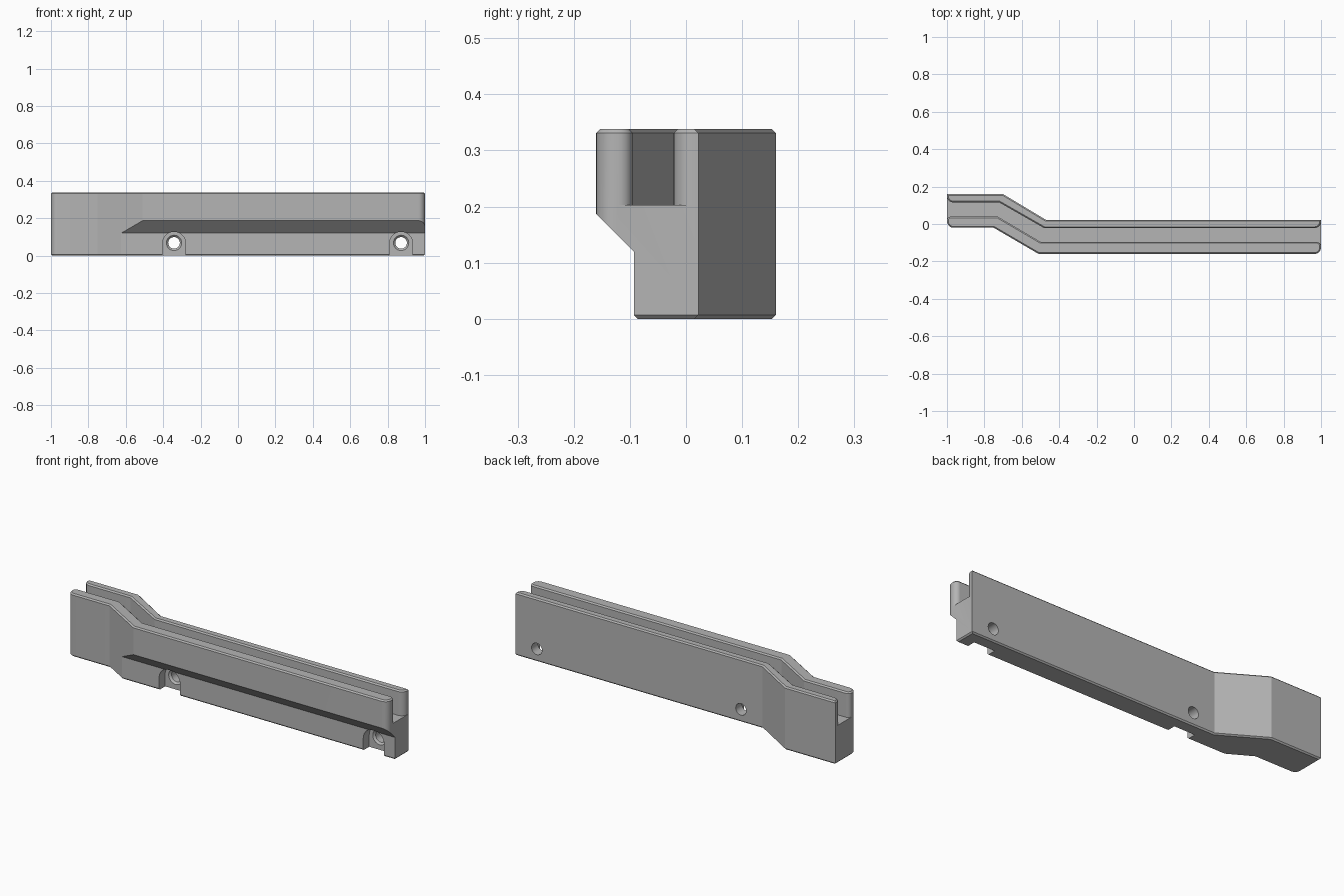
import bpy, bmesh
from math import cos, sin, radians
from mathutils import Vector

if "Cube" in bpy.data.objects:
    bpy.data.objects.remove(bpy.data.objects["Cube"])

HEIGHT, CHAMFER, FLOOR = 0.338, 0.007, 0.203
AXES = {"x": lambda u, v, w: (w, u, v),
        "y": lambda u, v, w: (u, w, v),
        "z": lambda u, v, w: (u, v, w)}


def arc(cx, cy, r, start, end, steps=8):
    angles = [radians(start + (end - start) * i / steps) for i in range(steps + 1)]
    return [(cx + r * cos(a), cy + r * sin(a)) for a in angles]


def offset(points, d):
    """Mitred outward offset of a counter-clockwise outline."""
    pts = [Vector(p) for p in points]
    result = []
    for i, p in enumerate(pts):
        a = (p - pts[i - 1]).normalized()
        b = (pts[(i + 1) % len(pts)] - p).normalized()
        n1, n2 = Vector((a.y, -a.x)), Vector((b.y, -b.x))
        result.append(p + (n1 + n2) * d / (1 + n1.dot(n2)))
    return result


def solid(name, outline, rings, axis="z"):
    """Loft an outline through (position, outward offset) rings."""
    bm = bmesh.new()
    loops = [[bm.verts.new(AXES[axis](p[0], p[1], w)) for p in offset(outline, d)]
             for w, d in rings]
    count = len(outline)
    for low, high in zip(loops, loops[1:]):
        for i in range(count):
            j = (i + 1) % count
            bm.faces.new((low[i], low[j], high[j], high[i]))
    bm.faces.new(loops[0])
    bm.faces.new(loops[-1])
    bmesh.ops.recalc_face_normals(bm, faces=bm.faces)
    mesh = bpy.data.meshes.new(name)
    bm.to_mesh(mesh)
    bm.free()
    obj = bpy.data.objects.new(name, mesh)
    bpy.context.collection.objects.link(obj)
    return obj


def cut(target, cutter):
    cutter.hide_render = True
    mod = target.modifiers.new("cut", "BOOLEAN")
    mod.operation, mod.solver, mod.object = "DIFFERENCE", "EXACT", cutter
    bpy.context.view_layer.objects.active = target
    bpy.ops.object.modifier_apply(modifier=mod.name)
    bpy.data.objects.remove(cutter)


# Cranked bar with rounded front corners and chamfered top and bottom
body_outline = (arc(-0.965, 0.015, 0.035, 180, 270)
                + [(-0.75, -0.02), (-0.51, -0.16)]
                + arc(0.965, -0.125, 0.035, 270, 360)
                + [(1, 0.022), (-0.47, 0.022), (-0.70, 0.16), (-1, 0.16)])
body = solid("slotted_rail", body_outline,
             [(0, -CHAMFER), (CHAMFER, 0), (HEIGHT - CHAMFER, 0), (HEIGHT, -CHAMFER)])

# Slot following the crank, with rounded mouths and a flared top
slot_outline = (arc(-0.978, 0.018, 0.022, 180, 90)
                + [(-0.73, 0.04), (-0.50, -0.095)]
                + arc(0.975, -0.12, 0.025, 90, 0)
                + [(1.1, -0.12), (1.1, 0.013)]
                + arc(0.965, 0.013, 0.035, 0, -90)
                + [(-0.48, -0.022), (-0.72, 0.115)]
                + arc(-0.965, 0.15, 0.035, -90, -180)
                + [(-1.1, 0.15), (-1.1, 0.018)])
cut(body, solid("slot_cutter", slot_outline,
                [(FLOOR, 0), (HEIGHT - CHAMFER, 0), (HEIGHT + CHAMFER, 2 * CHAMFER)]))

# Lower front set back under a sloping ledge
ledge = [(-0.3, -0.05), (-0.036, -0.05), (-0.093, CHAMFER), (-0.093, 0.12), (-0.3, 0.327)]
cut(body, solid("ledge_cutter", ledge, [(-1.2, 0), (1.2, 0)], "x"))

# Arched screw pockets with countersunk through holes
for x in (-0.342, 0.872):
    pocket = arc(x, 0.065, 0.062, 0, 180, 20) + [(x - 0.062, -0.05), (x + 0.062, -0.05)]
    cut(body, solid("pocket_cutter", pocket, [(-0.25, 0), (-0.042, 0)], "y"))
    hole = arc(x, 0.068, 0.031, 0, 360, 32)[:-1]
    cut(body, solid("hole_cutter", hole, [(-0.052, 0.02), (-0.032, 0), (0.1, 0)], "y"))

# Plain grey finish
grey = bpy.data.materials.new("mid_grey")
grey.use_nodes = True
colour = (0.46, 0.46, 0.46, 1)
grey.diffuse_color = colour
grey.node_tree.nodes["Principled BSDF"].inputs["Base Color"].default_value = colour
body.data.materials.clear()
body.data.materials.append(grey)
for face in body.data.polygons:
    face.material_index = 0

bpy.ops.object.select_all(action="DESELECT")
body.select_set(True)
bpy.context.view_layer.objects.active = body
bpy.ops.object.shade_smooth_by_angle(angle=radians(25))
